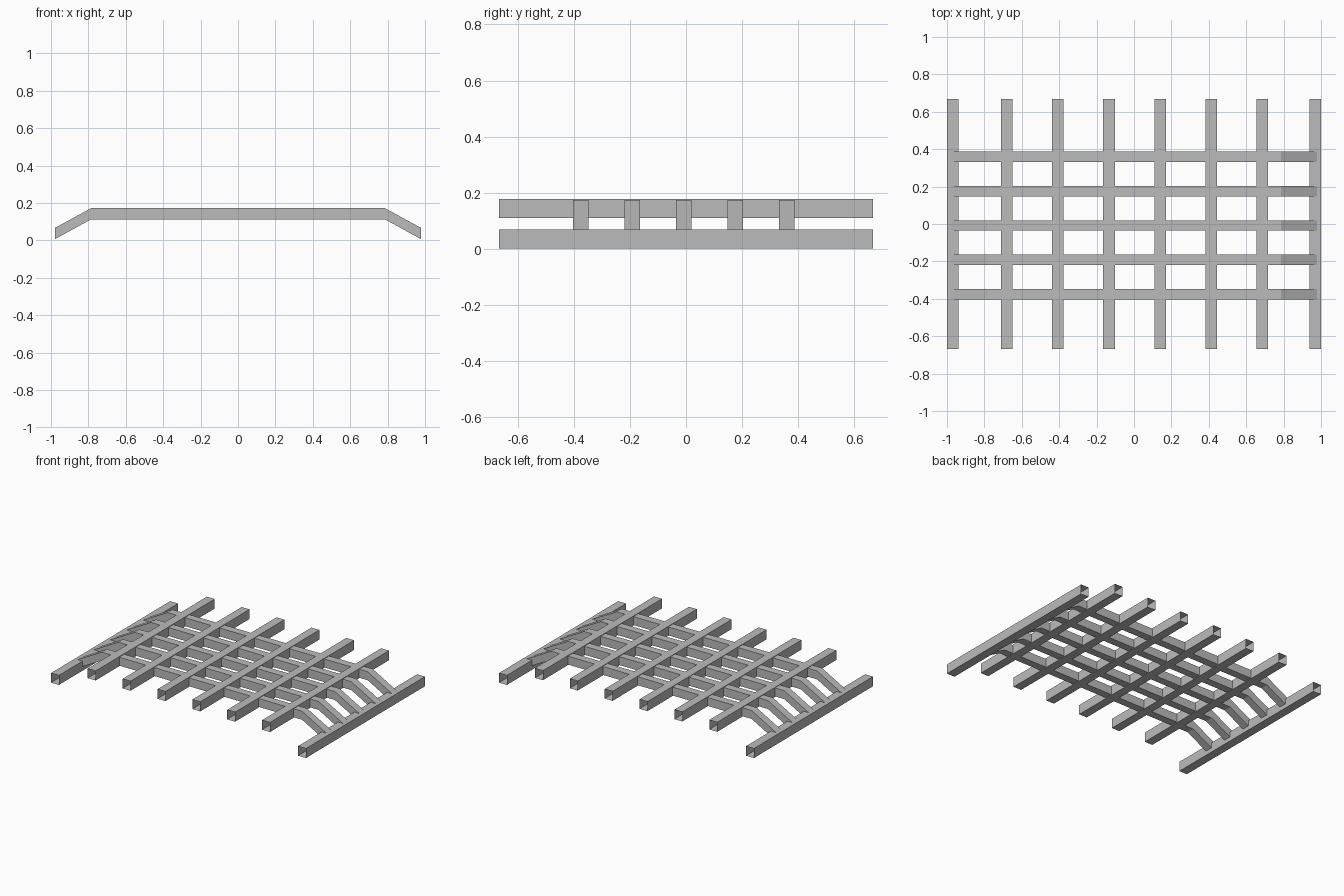
import bpy
import bmesh

cube = bpy.data.objects.get("Cube")
if cube:
    bpy.data.objects.remove(cube, do_unlink=True)

# Single flat grey metal
steel = bpy.data.materials.new("grey steel")
steel.use_nodes = True
GREY = (0.5, 0.5, 0.5, 1)
steel.diffuse_color = GREY
steel.node_tree.nodes["Principled BSDF"].inputs["Base Color"].default_value = GREY


def tube(name, sections):
    """Open-ended tube lofted through matching four-corner sections."""
    bm = bmesh.new()
    rings = [[bm.verts.new(p) for p in ring] for ring in sections]
    for a, b in zip(rings, rings[1:]):
        for i in range(4):
            j = (i + 1) % 4
            bm.faces.new((a[i], a[j], b[j], b[i]))
    bm.normal_update()
    # Point the walls outward
    top = max(bm.faces, key=lambda f: f.calc_center_median().z)
    if top.normal.z < 0:
        bmesh.ops.reverse_faces(bm, faces=bm.faces[:])
    mesh = bpy.data.meshes.new(name)
    bm.to_mesh(mesh)
    bm.free()
    mesh.materials.append(steel)
    obj = bpy.data.objects.new(name, mesh)
    bpy.context.collection.objects.link(obj)


def long_bar(name, x, z, half=0.031, height=0.068, reach=0.667):
    tube(name, [[(x - half, y, z), (x + half, y, z),
                 (x + half, y, z + height), (x - half, y, z + height)]
                for y in (-reach, reach)])


def cross_bar(name, y, half=0.0275, height=0.06):
    path = [(-0.979, 0.007), (-0.785, 0.113), (0.785, 0.113), (0.979, 0.007)]
    tube(name, [[(x, y - half, z), (x, y + half, z),
                 (x, y + half, z + height), (x, y - half, z + height)]
                for x, z in path])


# Low bars resting on the ground at both sides
long_bar("right_foot_bar", -0.969, 0)
long_bar("left_foot_bar", 0.969, 0)

# Raised bars running front to back
for i in range(6):
    long_bar(f"raised_bar_{i + 1}", 0.003 + (i - 2.5) * 0.2735, 0.109)

# Bent bars crossing from side to side
for i in range(5):
    cross_bar(f"bent_cross_bar_{i + 1}", -0.008 + (i - 2) * 0.1835)
